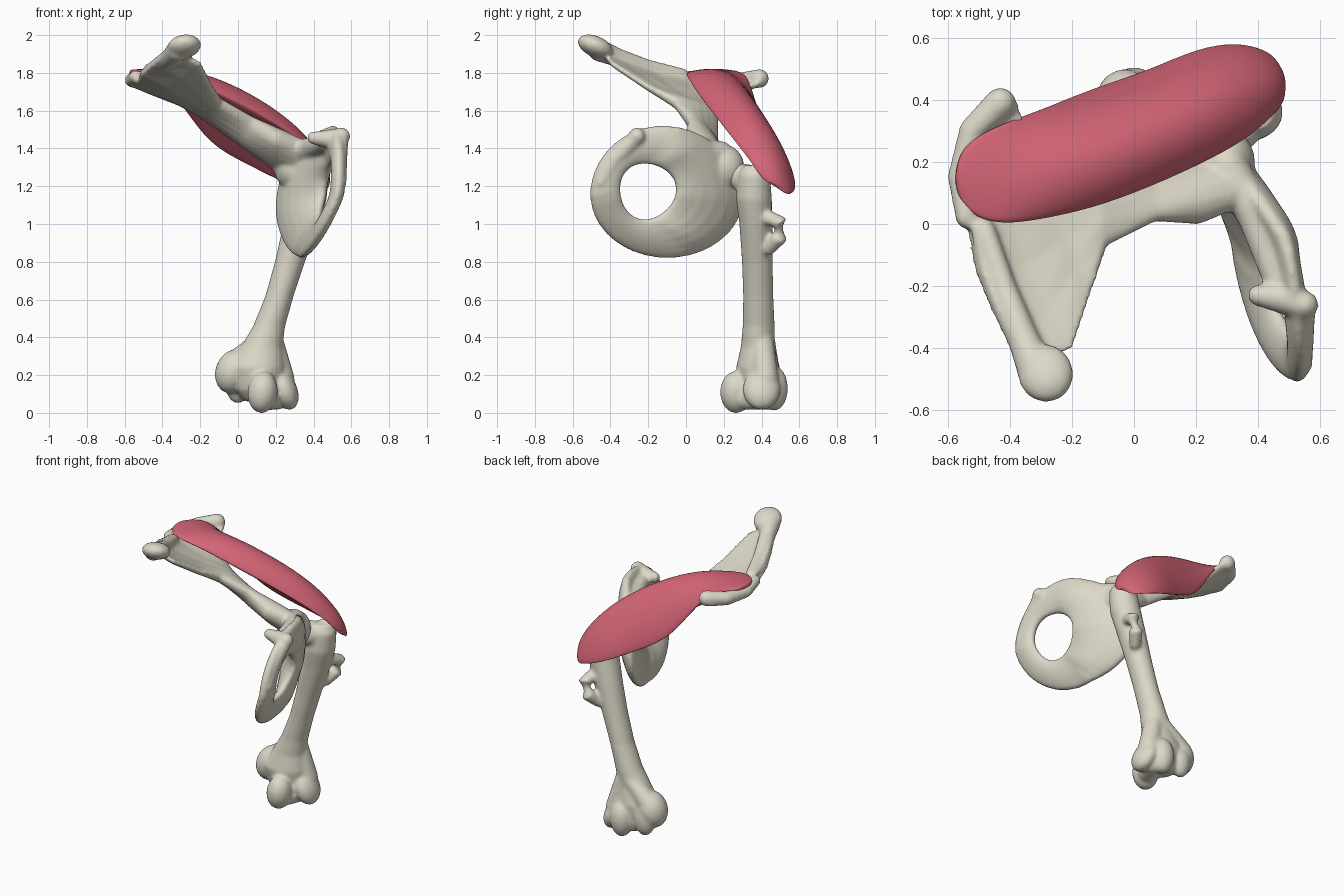
import bpy, bmesh, math
from mathutils import Vector as V, Matrix

if "Cube" in bpy.data.objects:
    bpy.data.objects.remove(bpy.data.objects["Cube"])


def bridge(bm, rings, closed=False):
    """Skin a list of point rings, capping the ends unless closed."""
    vs = [[bm.verts.new(p) for p in r] for r in rings]
    n = len(vs[0])
    pairs = list(zip(vs, vs[1:])) + ([(vs[-1], vs[0])] if closed else [])
    for a, b in pairs:
        for i in range(n):
            j = (i + 1) % n
            bm.faces.new((a[i], a[j], b[j], b[i]))
    if not closed:
        bm.faces.new(vs[0][::-1])
        bm.faces.new(vs[-1])


def blade(a, m, b, normal, top, bottom, edge=.006, steps=8):
    """Lens-shaped section: edge a, through m, to edge b."""
    a, m, b, n = V(a), V(m), V(b), V(normal).normalized()
    c = 2 * m - (a + b) / 2
    curve = lambda t: a * (1 - t) ** 2 + c * 2 * t * (1 - t) + b * t * t
    swell = lambda t: max(0, math.sin(math.pi * t)) ** 0.6
    ts = [(1 - math.cos(math.pi * i / steps)) / 2 for i in range(steps + 1)]
    up = [curve(t) + n * (top * swell(t) + edge) for t in ts]
    down = [curve(t) - n * (bottom * swell(t) + edge) for t in reversed(ts)]
    return up + down


def blob(bm, pos, size, turn=(0, 0, 0)):
    rot = Matrix.Rotation(turn[2], 4, 'Z') @ Matrix.Rotation(turn[1], 4, 'Y') @ Matrix.Rotation(turn[0], 4, 'X')
    mat = Matrix.Translation(pos) @ rot @ Matrix.Diagonal((*size, 1))
    bmesh.ops.create_uvsphere(bm, u_segments=20, v_segments=12, radius=1, matrix=mat)


def limb(bm, pts):
    """Round bar through (x, y, z, radius) points with rounded ends."""
    rings = []
    for i, p in enumerate(pts):
        d = V(pts[min(i + 1, len(pts) - 1)][:3]) - V(pts[max(i - 1, 0)][:3])
        q = d.to_track_quat('Z', 'Y')
        rings.append([V(p[:3]) + q @ V((math.cos(k * math.pi / 8), math.sin(k * math.pi / 8), 0)) * p[3]
                      for k in range(16)])
    bridge(bm, rings)
    for p in (pts[0], pts[-1]):
        blob(bm, p[:3], (p[3],) * 3)


def paint(name, color):
    mat = bpy.data.materials.new(name)
    mat.diffuse_color = color
    mat.use_nodes = True
    mat.node_tree.nodes["Principled BSDF"].inputs["Base Color"].default_value = mat.diffuse_color
    return mat


bone_mat = paint('bone', (.72, .69, .58, 1))
red_mat = paint('muscle_red', (.66, .13, .18, 1))


def finish(bm, name, bone=True):
    bmesh.ops.recalc_face_normals(bm, faces=bm.faces)
    me = bpy.data.meshes.new(name)
    bm.to_mesh(me)
    bm.free()
    me.polygons.foreach_set('use_smooth', [True] * len(me.polygons))
    me.materials.append(bone_mat if bone else red_mat)
    ob = bpy.data.objects.new(name, me)
    bpy.context.collection.objects.link(ob)
    if bone:
        r = ob.modifiers.new('fuse', 'REMESH')
        r.mode, r.voxel_size, r.use_smooth_shade = 'VOXEL', 0.011, True
        s = ob.modifiers.new('soften', 'SMOOTH')
        s.factor, s.iterations = 0.5, 7
    else:
        s = ob.modifiers.new('round', 'SUBSURF')
        s.levels = s.render_levels = 2


# Pelvis: flared wing narrowing to the shaft
bm = bmesh.new()
wing = [((-.36, -.46, 1.93), (-.54, .02, 1.775), (-.47, .42, 1.75), .02),
        ((-.20, -.40, 1.85), (-.42, .02, 1.715), (-.38, .40, 1.745), .022),
        ((-.14, -.22, 1.73), (-.28, .04, 1.66), (-.33, .25, 1.70), .026),
        ((-.09, -.07, 1.64), (-.13, .06, 1.60), (-.16, .17, 1.56), .04),
        ((.07, .01, 1.54), (.05, .08, 1.49), (.04, .17, 1.42), .05),
        ((.21, .00, 1.45), (.22, .12, 1.40), (.20, .24, 1.30), .07),
        ((.33, .05, 1.40), (.33, .14, 1.35), (.32, .26, 1.28), .07)]
bridge(bm, [blade(a, m, b, (.4, .1, .9), t, t, .013) for a, m, b, t in wing])
limb(bm, [(-.48, -.02, 1.79, .035), (-.42, -.2, 1.83, .04), (-.36, -.36, 1.88, .05), (-.32, -.46, 1.92, .06)])
blob(bm, (-.285, -.48, 1.94), (.09, .1, .055), (-.4, 0, .3))
limb(bm, [(-.54, .02, 1.78, .035), (-.565, .15, 1.76, .036), (-.52, .3, 1.76, .045), (-.43, .39, 1.77, .05)])


def sheet_x(y, z):
    """Sideways position of the bowed, tilted ring."""
    bend = .455 - (.18 if y < -.05 else .67) * (y + .05)
    lean = .4 - .6 * min(max(y + .1, 0), .35)
    return bend + min(z - 1.15, 0) * lean + max(z - 1.15, 0) * .1


# Pelvis: ring around the large opening
rings = []
for k in range(40):
    t = 2 * math.pi * k / 40
    c, s = math.cos(t), math.sin(t)
    wob = 1 + .04 * math.sin(3 * t + 1)
    yi, zi = -.205 + .15 * c * wob, 1.175 + .147 * s * wob
    yo, zo = -.1 + .405 * c, 1.155 + .335 * s
    if s > 0:
        zo += .03 * s * s - .02 * c * s
    ym, zm = (yi + yo) / 2, (zi + zo) / 2
    a, m, b = (V((sheet_x(y, z), y, z)) for y, z in ((yi, zi), (ym, zm), (yo, zo)))
    th = .032 + .025 * max(0, c)
    rings.append(blade(a, m, b, (.87, .48, -.1), th, th, .01))
bridge(bm, rings, True)
# Pelvis: rear tuber and hip socket rim
limb(bm, [(.40, -.23, 1.455, .035), (.48, -.24, 1.45, .05), (.55, -.26, 1.465, .045)])
limb(bm, [(.54, -.27, 1.45, .045), (.54, -.38, 1.34, .04), (.54, -.45, 1.22, .035)])
limb(bm, [(.3, .18, 1.37, .07), (.39, .03, 1.40, .06), (.46, -.18, 1.43, .045)])
blob(bm, (.29, .2, 1.3), (.1, .11, .12))
finish(bm, 'pelvis')

# Femur: shaft with flared ends
bm = bmesh.new()
shaft = [(.40, .365, 1.31, .05, .06), (.39, .36, 1.26, .09, .085), (.37, .36, 1.13, .10, .095),
         (.335, .37, 1.0, .095, .088), (.275, .378, .8, .08, .082), (.22, .382, .62, .075, .08),
         (.165, .385, .46, .085, .085), (.125, .38, .35, .11, .09), (.1, .38, .24, .15, .115),
         (.11, .39, .12, .13, .1), (.13, .4, .06, .09, .08)]
bridge(bm, [[V((x + rx * math.cos(k * math.pi / 12), y + ry * math.sin(k * math.pi / 12), z))
             for k in range(24)] for x, y, z, rx, ry in shaft])
# Femur: head, great trochanter and side flange
blob(bm, (.33, .31, 1.24), (.08, .08, .08))
blob(bm, (.405, .40, 1.26), (.05, .065, .075))
limb(bm, [(.41, .44, 1.03, .04), (.42, .495, 1.01, .045), (.40, .495, .93, .045), (.36, .44, .87, .035)])
# Femur: knee knuckles
blob(bm, (.13, .265, .11), (.08, .085, .112), (0, .1, 0))
blob(bm, (-.025, .40, .22), (.095, .1, .12), (0, .35, 0))
blob(bm, (.0, .445, .16), (.07, .06, .11))
blob(bm, (.245, .40, .125), (.068, .1, .115), (0, -.4, 0))
blob(bm, (.16, .465, .13), (.075, .075, .12))
limb(bm, [(.16, .32, .075, .06), (.2, .42, .075, .06)])
limb(bm, [(.14, .42, .4, .05), (.0, .42, .27, .07)])
limb(bm, [(.17, .40, .42, .06), (.23, .42, .18, .07)])
finish(bm, 'femur')

# Muscle: broad band from wing to trochanter
bm = bmesh.new()
band = [((-.575, .1, 1.80), (-.58, .15, 1.805), (-.57, .21, 1.80), .008, .006),
        ((-.53, .03, 1.80), (-.54, .16, 1.80), (-.53, .27, 1.80), .016, .01),
        ((-.43, -.005, 1.80), (-.44, .16, 1.80), (-.42, .325, 1.79), .02, .012),
        ((-.27, .02, 1.765), (-.28, .2, 1.755), (-.29, .37, 1.63), .055, .03),
        ((-.1, .06, 1.70), (-.12, .25, 1.63), (-.15, .43, 1.42), .115, .05),
        ((.1, .14, 1.60), (.08, .32, 1.53), (.05, .495, 1.32), .115, .05),
        ((.26, .215, 1.50), (.26, .40, 1.43), (.2, .565, 1.24), .09, .03),
        ((.38, .285, 1.41), (.38, .45, 1.34), (.33, .585, 1.19), .055, .01),
        ((.47, .37, 1.30), (.46, .47, 1.27), (.42, .56, 1.16), .025, .006),
        ((.49, .41, 1.23), (.49, .47, 1.20), (.46, .53, 1.16), .01, .004)]
bridge(bm, [blade(a, m, b, (.2, .35, .9), t, u) for a, m, b, t, u in band])
finish(bm, 'hip_muscle', bone=False)
